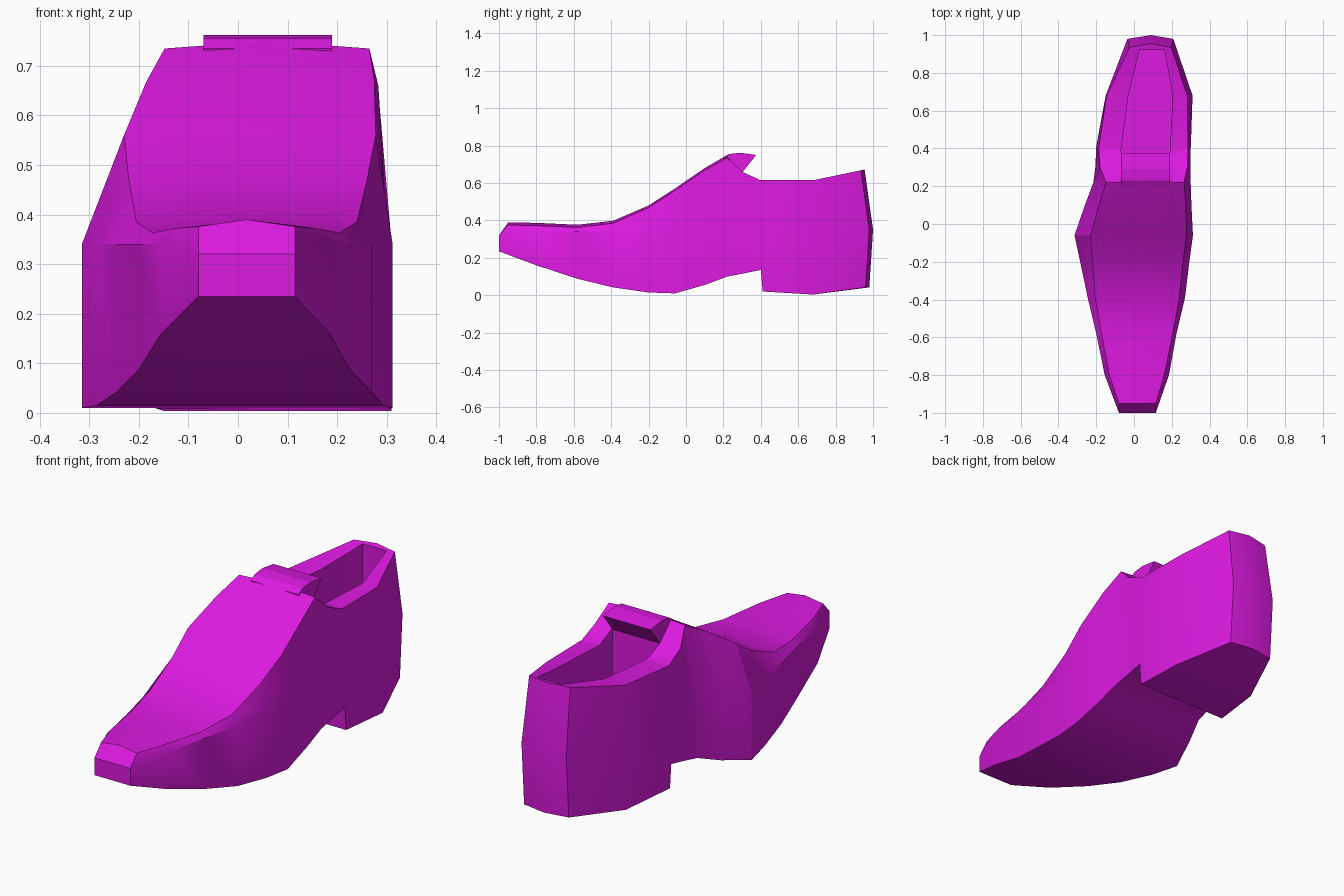
import bpy, bmesh

if "Cube" in bpy.data.objects:
    bpy.data.objects.remove(bpy.data.objects["Cube"])

mat = bpy.data.materials.new("magenta")
mat.diffuse_color = (0.72, 0.01, 0.75, 1)
mat.use_nodes = True
mat.node_tree.nodes["Principled BSDF"].inputs["Base Color"].default_value = mat.diffuse_color


def make_object(name, bm):
    bmesh.ops.recalc_face_normals(bm, faces=bm.faces)
    me = bpy.data.meshes.new(name)
    bm.to_mesh(me)
    bm.free()
    me.materials.append(mat)
    ob = bpy.data.objects.new(name, me)
    bpy.context.collection.objects.link(ob)
    return ob


def prism(name, outline, vec):
    bm = bmesh.new()
    a = [bm.verts.new(p) for p in outline]
    b = [bm.verts.new([p[i] + vec[i] for i in range(3)]) for p in outline]
    n = len(a)
    bm.faces.new(a)
    bm.faces.new(b[::-1])
    for i in range(n):
        bm.faces.new((a[i], a[(i + 1) % n], b[(i + 1) % n], b[i]))
    return make_object(name, bm)


# Shoe body stations: y, side left x, side right x, top left x, top right x,
#                     sole z, top edge z, top centre z
stations = [
    (-0.80, -0.155, 0.185, -0.13, 0.16, 0.16, 0.372, 0.387),
    (-0.58, -0.20, 0.225, -0.172, 0.205, 0.088, 0.363, 0.377),
    (-0.39, -0.245, 0.27, -0.205, 0.24, 0.042, 0.385, 0.398),
    (-0.20, -0.285, 0.293, -0.22, 0.26, 0.015, 0.468, 0.48),
    (-0.06, -0.315, 0.312, -0.23, 0.278, 0.01, 0.56, 0.57),
    (0.10, -0.26, 0.304, -0.185, 0.275, 0.055, 0.668, 0.68),
    (0.22, -0.215, 0.30, -0.148, 0.265, 0.10, 0.735, 0.75),
    (0.30, -0.205, 0.30, -0.18, 0.283, 0.115, 0.66, 0.66),
    (0.40, -0.20, 0.30, -0.187, 0.286, 0.135, 0.615, 0.615),
    (0.41, -0.20, 0.301, -0.186, 0.286, 0.02, 0.615, 0.615),
    (0.68, -0.15, 0.31, -0.145, 0.282, 0.004, 0.615, 0.615),
]

bm = bmesh.new()


def ring(ys, lx, rx, tl, tr, zb, zt, zc, zm, bulge=0):
    # sole, side and top edges, going round; ys = y of sole, side, top
    yb, ym, yt = ys
    cx, tx = (lx + rx) / 2, (tl + tr) / 2
    pts = [(lx, yb, zb), (lx, ym, zm), (tl, yt, zt), (tx, yt + bulge, zc),
           (tr, yt, zt), (rx, ym, zm), (rx, yb, zb), (cx, yb + bulge, zb)]
    return [bm.verts.new(p) for p in pts]


rings = [ring((-1, -1, -0.95), -0.08, 0.115, -0.08, 0.115, 0.235, 0.376, 0.39, 0.32)]
for y, lx, rx, tl, tr, zb, zt, zc in stations:
    rings.append(ring((y, y, y), lx, rx, tl, tr, zb, zt, zc, 0.34))
rings.append(ring((0.96, 0.98, 0.935), -0.035, 0.208, -0.025, 0.198,
                  0.042, 0.668, 0.672, 0.35, 0.02))

for a, b in zip(rings, rings[1:]):
    for i in range(8):
        j = (i + 1) % 8
        bm.faces.new((a[i], a[j], b[j], b[i]))
# Toe and heel end faces
for r, c in ((rings[0], (0.017, -1, 0.32)), (rings[-1], (0.09, 1.0, 0.35))):
    m = bm.verts.new(c)
    for q in ((0, 1, 7), (1, 2, 3), (3, 4, 5), (5, 6, 7)):
        if len(q) == 3:
            pts = [r[i] for i in q]
            bm.faces.new(pts[:2] + [m, pts[2]] if q == (0, 1, 7)
                         else pts + [m])
body = make_object("shoe_body", bm)

# Foot opening
well = [(-0.07, 0.3), (-0.07, 0.38), (-0.03, 0.68), (0.03, 0.925),
        (0.16, 0.925), (0.205, 0.68), (0.19, 0.38), (0.19, 0.3)]
cutter = prism("opening_cutter", [(x, y, 0.2) for x, y in well], (0, 0, 0.8))
cutter.hide_render = True
mod = body.modifiers.new("opening", "BOOLEAN")
mod.object = cutter
mod.operation = "DIFFERENCE"
mod.solver = "EXACT"
bpy.ops.object.select_all(action="DESELECT")
bpy.context.view_layer.objects.active = body
body.select_set(True)
bpy.ops.object.modifier_apply(modifier="opening")
bpy.data.objects.remove(cutter)
body.data.shade_smooth()
body.data.set_sharp_from_angle(angle=0.45)

# Tongue flap over the opening
side = [(0.20, 0.735), (0.23, 0.755), (0.29, 0.762), (0.375, 0.75), (0.30, 0.655), (0.22, 0.66)]
prism("tongue", [(-0.07, y, z) for y, z in side], (0.26, 0, 0))
